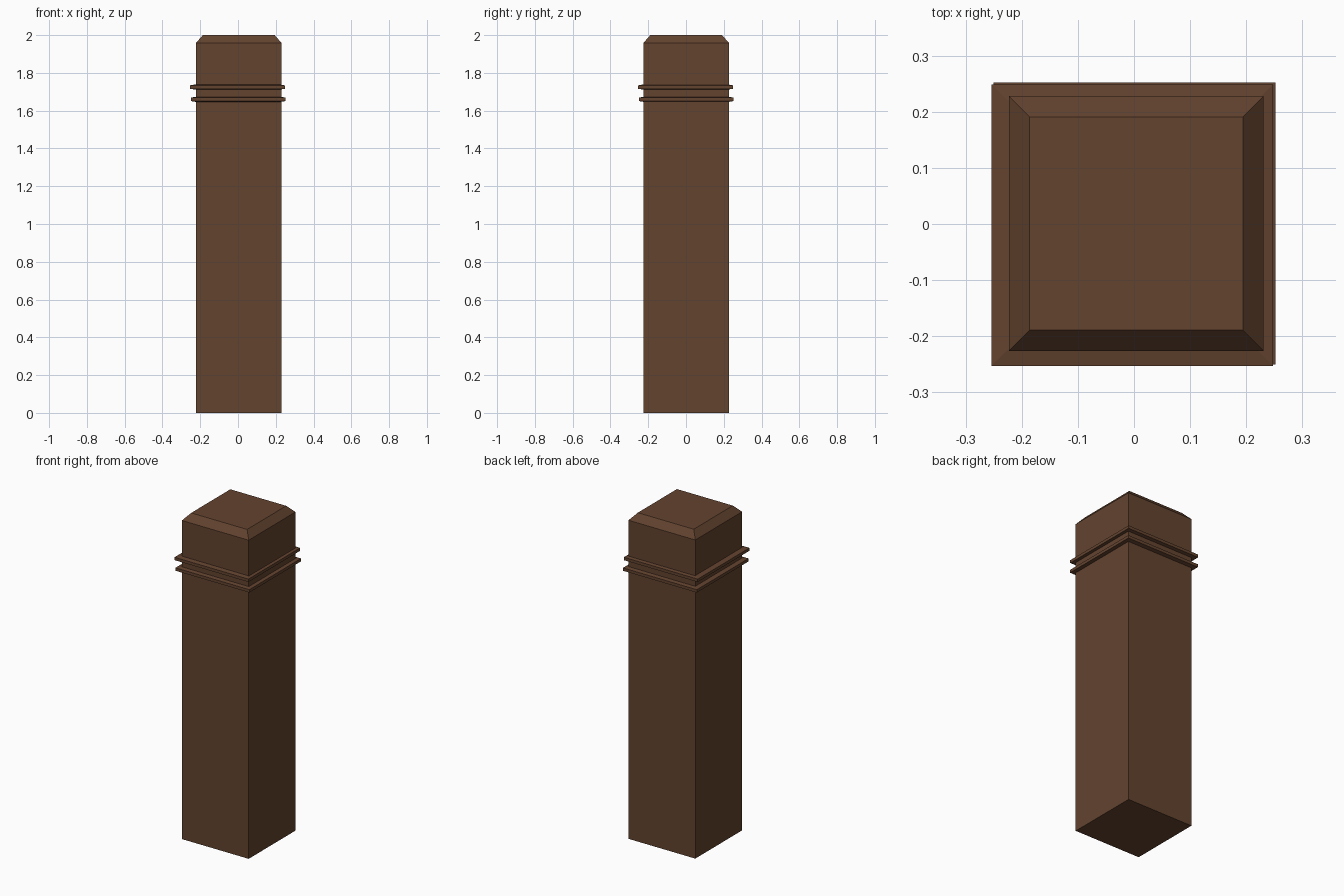
import bpy, bmesh

if "Cube" in bpy.data.objects:
    bpy.data.objects.remove(bpy.data.objects["Cube"])

wood = bpy.data.materials.new("dark brown wood")
wood.diffuse_color = (0.125, 0.056, 0.028, 1)
wood.use_nodes = True
wood.node_tree.nodes["Principled BSDF"].inputs["Base Color"].default_value = wood.diffuse_color


def square_loft(name, cx, cy, sections):
    """Stack square sections (half width, z) into a closed, flat-shaded solid."""
    bm = bmesh.new()
    rings = [[bm.verts.new((cx + sx * h, cy + sy * h, z))
              for sx, sy in ((-1, -1), (1, -1), (1, 1), (-1, 1))]
             for h, z in sections]
    for low, high in zip(rings, rings[1:]):
        for i in range(4):
            j = (i + 1) % 4
            bm.faces.new((low[i], low[j], high[j], high[i]))
    bm.faces.new(rings[0][::-1])
    bm.faces.new(rings[-1])
    mesh = bpy.data.meshes.new(name)
    bm.to_mesh(mesh)
    bm.free()
    mesh.materials.append(wood)
    obj = bpy.data.objects.new(name, mesh)
    bpy.context.collection.objects.link(obj)
    return obj


# Square post with chamfered top
square_loft("post", 0.004, 0.001, [(0.227, 0), (0.227, 1.958), (0.19, 2.0)])

# Two thin collars with slightly tapered edges
for name, cx, cy, z in (("upper_collar", -0.003, -0.002, 1.725),
                        ("lower_collar", 0.001, 0.001, 1.660)):
    square_loft(name, cx, cy, [(0.222, z - 0.014), (0.251, z - 0.009),
                               (0.251, z + 0.009), (0.222, z + 0.014)])
